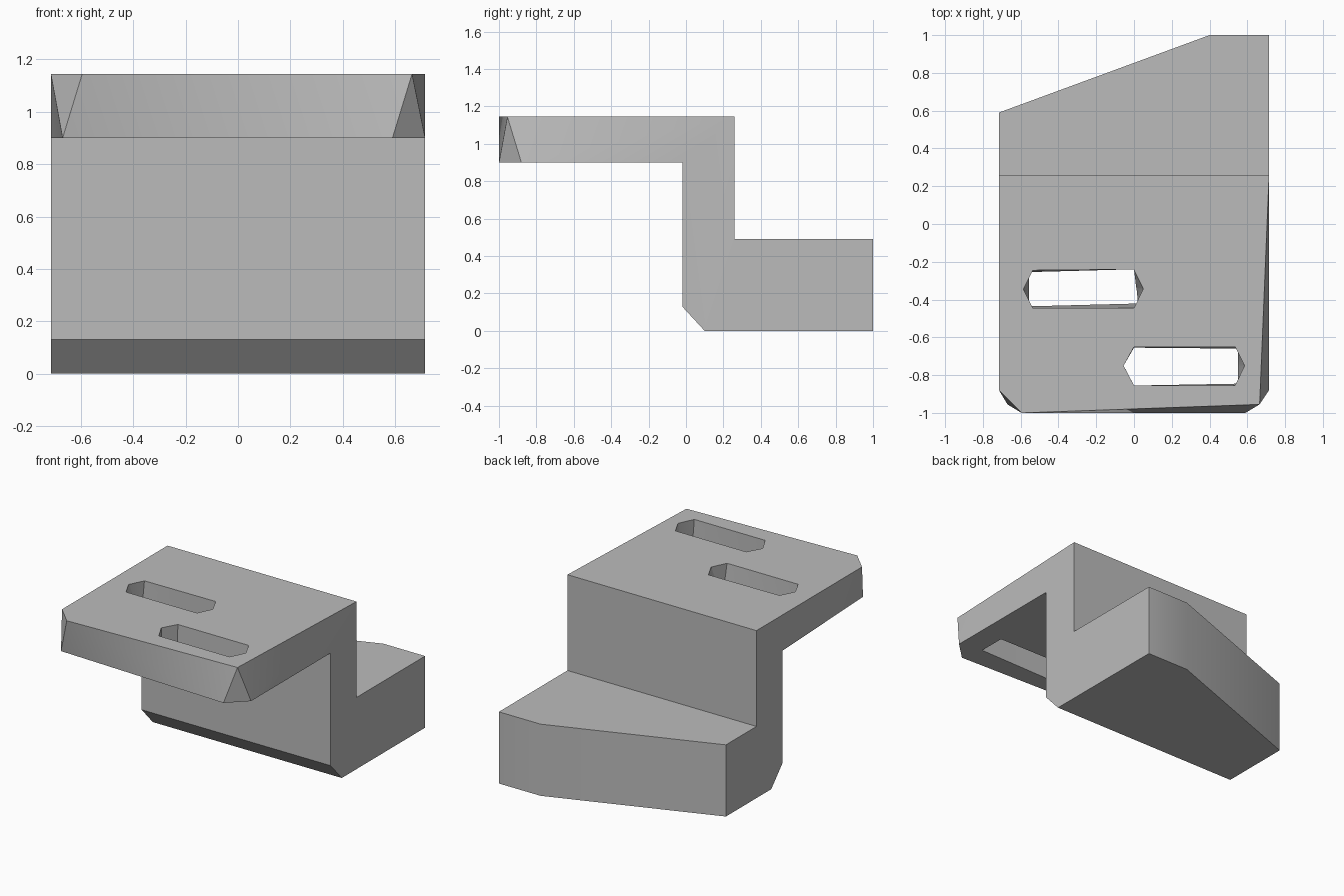
import bpy
import bmesh

default = bpy.data.objects.get("Cube")
if default:
    bpy.data.objects.remove(default, do_unlink=True)

# Main dimensions
HALF = 0.715          # half width
TOP, UNDER = 1.145, 0.90   # flange top and underside
FOOT = 0.49           # foot height
WEB_FRONT, WEB_BACK = -0.02, 0.26
SIDE_CUT, CORNER = -0.88, -0.955

grey = bpy.data.materials.new("plain_grey")
grey.use_nodes = True
colour = (0.5, 0.5, 0.5, 1.0)
grey.diffuse_color = colour
grey.node_tree.nodes["Principled BSDF"].inputs["Base Color"].default_value = colour


def finish(name, bm):
    """Turn a bmesh into a named object with consistent outward normals."""
    bmesh.ops.recalc_face_normals(bm, faces=bm.faces[:])
    mesh = bpy.data.meshes.new(name)
    bm.to_mesh(mesh)
    bm.free()
    mesh.materials.append(grey)
    obj = bpy.data.objects.new(name, mesh)
    bpy.context.collection.objects.link(obj)
    return obj


def side_loop(x, top_front, under_front, back):
    """Stepped side profile; only its front tips and foot length vary."""
    inner = [(WEB_BACK, TOP), (WEB_BACK, FOOT), (back, FOOT), (back, 0),
             (0.10, 0), (WEB_FRONT, 0.13), (WEB_FRONT, UNDER)]
    return ([(*top_front, TOP)] + [(x, y, z) for y, z in inner]
            + [(*under_front, UNDER)])


def build_bracket():
    bm = bmesh.new()
    left = [bm.verts.new(p) for p in
            side_loop(-HALF, (-HALF, SIDE_CUT), (-0.67, CORNER), 0.59)]
    right = [bm.verts.new(p) for p in
             side_loop(HALF, (0.665, CORNER), (HALF, SIDE_CUT), 1.0)]
    tip_top = bm.verts.new((-0.595, -1, TOP))
    tip_under = bm.verts.new((0.59, -1, UNDER))
    heel_top = bm.verts.new((0.40, 1, FOOT))
    heel_under = bm.verts.new((0.40, 0.9999, 0))

    # Strips across the width; extra corner points sit between the two sides
    extra = {0: tip_top, 7: tip_under}
    for i in range(8):
        a, b, c, d = left[i], left[i + 1], right[i + 1], right[i]
        if i == 0:
            loop = [a, b, c, d, tip_top]
        elif i == 7:
            loop = [a, b, tip_under, c, d]
        elif i == 2:
            loop = [a, b, heel_top, c, d]
        elif i == 4:
            loop = [a, b, c, d, heel_under]
        else:
            loop = [a, b, c, d]
        if i == 3:
            # Back of the foot: slanted wall and short square wall
            bm.faces.new([a, b, heel_under, heel_top])
            bm.faces.new([heel_top, heel_under, c, d])
        else:
            bm.faces.new(loop)

    # Side walls, with the twisted front portions as triangles
    bm.faces.new(left[:8])
    bm.faces.new([left[0], left[7], left[8]])
    bm.faces.new(right[1:])
    bm.faces.new([right[0], right[1], right[8]])

    # Twisted front edge and its clipped corners
    bm.faces.new([left[0], left[8], tip_top])
    bm.faces.new([tip_top, left[8], tip_under])
    bm.faces.new([tip_top, tip_under, right[0]])
    bm.faces.new([right[0], tip_under, right[8]])
    return finish("bracket", bm)


def build_cutter(name, upper, lower):
    """Loft between two outlines through the flange."""
    bm = bmesh.new()
    top = [bm.verts.new((x, y, TOP + 0.01)) for x, y in upper]
    low = [bm.verts.new((x, y, UNDER - 0.01)) for x, y in lower]
    bm.faces.new(top)
    bm.faces.new(low)
    count = len(top)
    for i in range(count):
        j = (i + 1) % count
        bm.faces.new([top[i], top[j], low[j], low[i]])
    bmesh.ops.triangulate(bm, faces=bm.faces[:])
    return finish(name, bm)


bracket = build_bracket()

# Two staggered mounting slots
slots = [
    ([(-0.585, -0.345), (-0.535, -0.245), (0, -0.24),
      (0.05, -0.34), (0, -0.445), (-0.535, -0.445)],
     [(-0.555, -0.345), (-0.555, -0.255), (0, -0.24),
      (0.012, -0.34), (0.02, -0.42), (-0.555, -0.435)]),
    ([(-0.055, -0.75), (0, -0.65), (0.535, -0.65),
      (0.585, -0.75), (0.535, -0.855), (0, -0.855)],
     [(-0.055, -0.75), (0, -0.655), (0.55, -0.66),
      (0.55, -0.75), (0.55, -0.845), (0, -0.855)]),
]
bpy.context.view_layer.objects.active = bracket
for index, (upper, lower) in enumerate(slots):
    cutter = build_cutter("slot_cutter_" + "ab"[index], upper, lower)
    cutter.hide_render = True
    mod = bracket.modifiers.new("slot", "BOOLEAN")
    mod.operation = "DIFFERENCE"
    mod.solver = "EXACT"
    mod.object = cutter
    bpy.ops.object.modifier_apply(modifier=mod.name)
    bpy.data.objects.remove(cutter, do_unlink=True)

# Soft shading over the shallow bends only
bpy.ops.object.select_all(action="DESELECT")
bracket.select_set(True)
bpy.ops.object.shade_smooth_by_angle()
